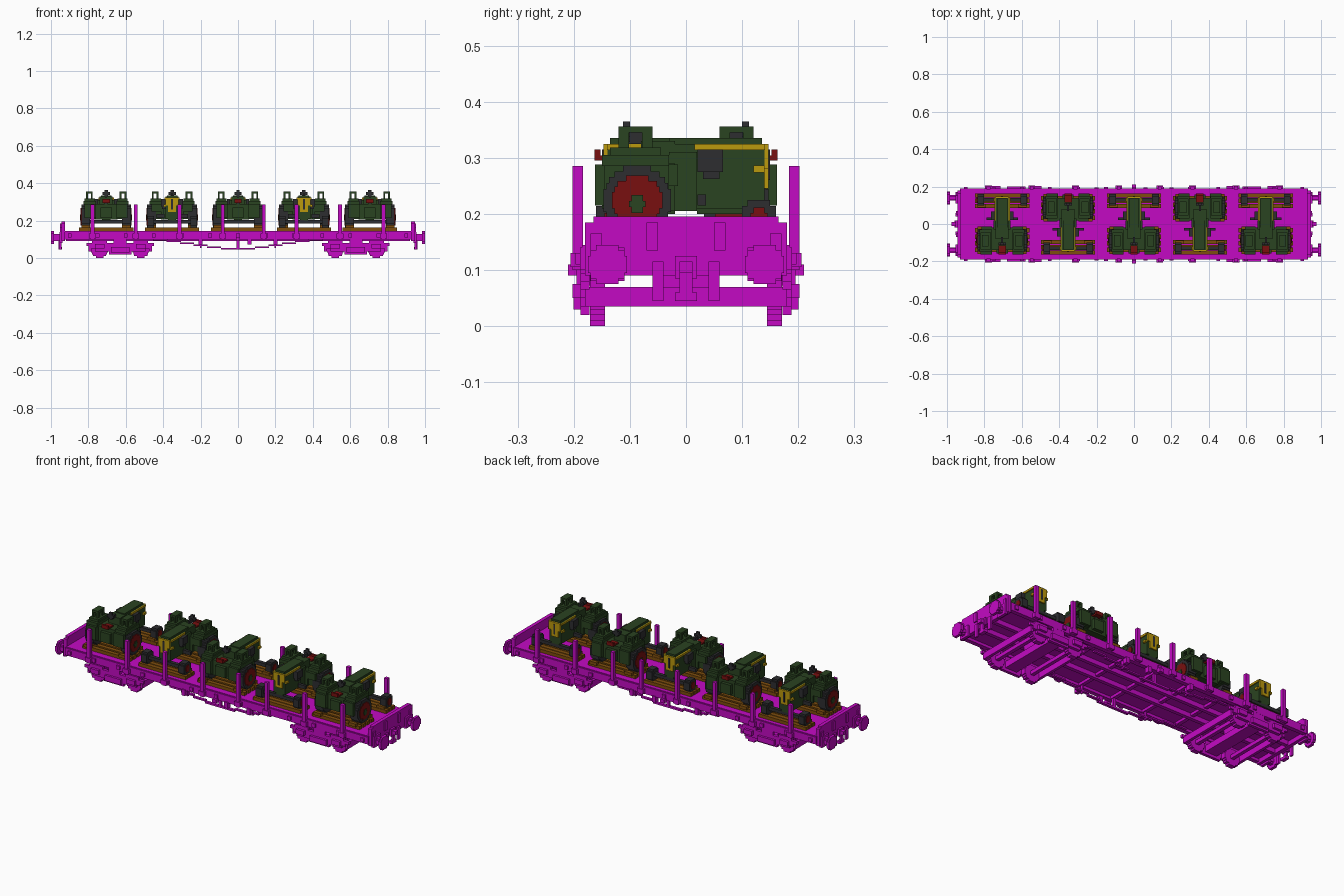
import bpy, bmesh, math
from mathutils import Matrix

if "Cube" in bpy.data.objects:
    bpy.data.objects.remove(bpy.data.objects["Cube"], do_unlink=True)


def material(name, r, g, b):
    m = bpy.data.materials.new(name)
    m.use_nodes = True
    m.diffuse_color = (r, g, b, 1)
    m.node_tree.nodes["Principled BSDF"].inputs["Base Color"].default_value = (r, g, b, 1)
    return m


MAGENTA = material("magenta_paint", 0.55, 0.003, 0.55)
GREEN = material("dark_green", 0.023, 0.056, 0.015)
GREY = material("charcoal", 0.027, 0.027, 0.030)
RED = material("deep_red", 0.19, 0.005, 0.005)
YELLOW = material("mustard_yellow", 0.50, 0.32, 0.004)
WOOD = material("brown_wood", 0.21, 0.075, 0.004)


class Part:
    """An object assembled from boxes, optionally mirrored across x and y."""

    def __init__(self, name, mat, mirror=""):
        self.bm = bmesh.new()
        self.signs = [(sx, sy) for sx in ((1, -1) if "x" in mirror else (1,))
                      for sy in ((1, -1) if "y" in mirror else (1,))]
        self.mesh = bpy.data.meshes.new(name)
        self.mesh.materials.append(mat)
        self.ob = bpy.data.objects.new(name, self.mesh)
        bpy.context.collection.objects.link(self.ob)

    def box(self, x, y, z0, z1, w, d):
        """Box centred on x, y with width w, depth d, from z0 to z1."""
        for sx, sy in self.signs:
            mtx = Matrix.Translation((sx * x, sy * y, (z0 + z1) / 2)) \
                @ Matrix.Diagonal((w, d, z1 - z0, 1))
            bmesh.ops.create_cube(self.bm, size=1, matrix=mtx)
        return self

    def disc(self, axis, x, y, z, r, thick):
        """Stepped disc: stacked slabs following a circle."""
        n = max(2, round(r / 0.005))
        h = 2 * r / n
        for i in range(n):
            zc = (i + 0.5) * h - r
            chord = max(1, round(math.sqrt(r * r - zc * zc) / 0.005)) * 0.01
            w, d = (thick, chord) if axis == "x" else (chord, thick)
            self.box(x, y, z + zc - h / 2, z + zc + h / 2, w, d)
        return self

    def done(self):
        self.bm.to_mesh(self.mesh)
        self.bm.free()
        return self.ob


# ---------------- wagon body ----------------
Part("deck", MAGENTA).box(0, 0, 0.115, 0.145, 1.86, 0.37).done()
Part("side_sills", MAGENTA, "y").box(0, 0.177, 0.10, 0.14, 1.86, 0.023).done()
frame = Part("underframe", MAGENTA, "y").box(0, 0.05, 0.09, 0.115, 1.84, 0.02)
for i in range(-2, 3):
    frame.box(0.2 * i, 0.083, 0.10, 0.115, 0.02, 0.165)
frame.done()

ends = Part("end_boards", MAGENTA, "x")
ends.box(0.935, 0, 0.09, 0.185, 0.02, 0.36).box(0.935, 0, 0.185, 0.195, 0.02, 0.33).done()
ribs = Part("end_ribs", MAGENTA, "xy")
ribs.box(0.948, 0.16, 0.135, 0.165, 0.008, 0.02).box(0.948, 0.06, 0.135, 0.185, 0.008, 0.02)
ribs.box(0.95, 0.05, 0.045, 0.115, 0.01, 0.02).done()

# side stakes in pockets
stakes = Part("side_stakes", MAGENTA, "y")
pockets = Part("stake_pockets", MAGENTA, "y")
for x in (-0.778, -0.546, -0.313, -0.081, 0.138, 0.313, 0.545, 0.778):
    stakes.box(x, 0.193, 0.10, 0.285, 0.02, 0.019)
    pockets.box(x, 0.195, 0.105, 0.13, 0.036, 0.022)
stakes.done()
pockets.done()

# tie-down hooks and brake handles along the sills
hooks = Part("side_hooks", MAGENTA, "y")
for i in range(13):
    hooks.box(0.15 * (i - 6), 0.191, 0.11, 0.13, 0.02, 0.012)
hooks.done()
handles = Part("brake_handles", MAGENTA, "y").box(0, 0.199, 0.09, 0.11, 0.024, 0.022)
for x in (-0.2, 0.062, 0.2):
    handles.box(x, 0.183, 0.072, 0.105, 0.022, 0.025)
handles.done()

# buffers and couplers
buf = Part("buffers", MAGENTA, "xy").box(0.947, 0.14, 0.08, 0.14, 0.015, 0.06)
buf.disc("x", 0.965, 0.14, 0.11, 0.018, 0.05).disc("x", 0.9925, 0.14, 0.11, 0.035, 0.015).done()
hook = Part("couplers", MAGENTA, "x").box(0.957, 0, 0.095, 0.115, 0.035, 0.024)
hook.box(0.95, 0, 0.085, 0.125, 0.01, 0.04).box(0.955, 0, 0.045, 0.10, 0.01, 0.024)
hook.box(0.95, 0, 0.045, 0.06, 0.02, 0.04).done()

# stepped truss rods under both sides
truss = Part("truss_rods", MAGENTA, "xy").box(0.045, 0.152, 0.045, 0.055, 0.09, 0.015)
for i in range(5):
    z = 0.055 + 0.01 * i
    truss.box(0.128 + 0.072 * i, 0.152, z, z + 0.008, 0.076, 0.015)
for x in (0.003, 0.2):
    truss.box(x, 0.152, 0.055, 0.115, 0.008, 0.015)
truss.done()

# ---------------- bogies ----------------
# stepped side frames: half length of each layer, from the bottom up
side = Part("bogie_side_frames", MAGENTA, "xy")
for i, half in enumerate((0.06, 0.135, 0.16, 0.18)):
    side.box(0.63, 0.18, 0.02 + 0.015 * i, 0.035 + 0.015 * i, 2 * half, 0.016)
side.box(0.63, 0.18, 0.08, 0.10, 0.07, 0.016).box(0.63, 0.193, 0.03, 0.06, 0.10, 0.015)
wheels = Part("bogie_wheels", MAGENTA, "xy")
axles = Part("bogie_axles", MAGENTA, "x")
for x in (0.52, 0.74):
    side.box(x, 0.18, 0.08, 0.095, 0.08, 0.016).box(x, 0.193, 0.05, 0.075, 0.05, 0.018)
    wheels.disc("y", x, 0.158, 0.045, 0.045, 0.027)
    axles.box(x, 0, 0.035, 0.055, 0.02, 0.30)
side.done()
wheels.done()
axles.done()
beams = Part("bogie_crossbeams", MAGENTA, "x").box(0.63, 0, 0.07, 0.115, 0.06, 0.08)
for x, w in ((0.468, 0.015), (0.63, 0.07), (0.792, 0.015)):
    beams.box(x, 0, 0.035, 0.07, w, 0.36)
beams.done()

# ---------------- tractor, facing +y ----------------
tractor = []
RY, RZ = -0.087, 0.224      # rear wheel centre
FY, FZ = 0.13, 0.193        # front wheel centre

hood = Part("tractor_hood", GREEN).box(0, 0.055, 0.21, 0.325, 0.07, 0.17)
hood.box(0, 0.053, 0.325, 0.335, 0.056, 0.165).box(0, -0.005, 0.205, 0.31, 0.09, 0.05)
hood.box(0, 0.08, 0.20, 0.215, 0.044, 0.12)
tractor.append(hood.done())

body = Part("tractor_rear_body", GREEN).box(0, -0.08, 0.205, 0.29, 0.12, 0.12)
body.box(0, -0.05, 0.29, 0.33, 0.07, 0.06).box(0, -0.149, 0.215, 0.27, 0.06, 0.018)
tractor.append(body.done())

fend = Part("fenders", GREEN, "x").box(0.088, -0.09, 0.285, 0.305, 0.065, 0.12)
fend.box(0.088, -0.09, 0.305, 0.318, 0.055, 0.09).box(0.07, -0.09, 0.21, 0.285, 0.03, 0.12)
fend.box(0.085, -0.154, 0.215, 0.288, 0.06, 0.017).box(0.083, -0.023, 0.25, 0.288, 0.055, 0.017)
tractor.append(fend.done())

# open frames standing on the fenders
rails = Part("fender_frames", GREEN, "x").box(0.09, -0.09, 0.345, 0.356, 0.036, 0.06)
for x in (0.077, 0.103):
    for y in (-0.111, -0.069):
        rails.box(x, y, 0.315, 0.346, 0.01, 0.018)
tractor.append(rails.done())

# wheels as stacked discs: name, colour, x, y, z, radius, thickness
for name, mat, x, y, z, r, t in (
        ("rear_tyres", GREY, 0.109, RY, RZ, 0.062, 0.048),
        ("rear_rims", RED, 0.128, RY, RZ, 0.044, 0.016),
        ("rear_hubs", GREEN, 0.130, RY, RZ - 0.006, 0.016, 0.018),
        ("front_tyres", GREY, 0.115, FY, FZ, 0.032, 0.035),
        ("front_hubs", RED, 0.128, FY, FZ, 0.018, 0.016)):
    tractor.append(Part(name, mat, "x").disc("x", x, y, z, r, t).done())
tractor.append(Part("front_axle", GREY).box(0, FY, 0.185, 0.203, 0.2, 0.02).done())

tanks = Part("side_tanks", GREY, "x").box(0.047, 0.043, 0.275, 0.315, 0.025, 0.045)
tanks.box(0.045, 0.045, 0.262, 0.275, 0.02, 0.03).box(0.062, 0.028, 0.215, 0.235, 0.045, 0.015)
tractor.append(tanks.done())

# yellow trim
trim = Part("hood_stripes", YELLOW, "x").box(0.037, 0.078, 0.314, 0.325, 0.008, 0.125)
tractor.append(trim.box(0.039, 0.13, 0.274, 0.286, 0.013, 0.02).done())
grille = Part("grille", YELLOW).box(0, 0.143, 0.28, 0.325, 0.07, 0.008)
tractor.append(grille.box(0, 0.143, 0.245, 0.28, 0.044, 0.008).done())
tractor.append(Part("grille_slot", GREY).box(0, 0.148, 0.26, 0.315, 0.01, 0.004).done())

# driver's place
seat = Part("seat", RED).box(0, -0.135, 0.295, 0.304, 0.04, 0.04)
tractor.append(seat.box(0, -0.158, 0.295, 0.315, 0.04, 0.011).done())
tractor.append(Part("seat_post", GREY).box(0, -0.132, 0.28, 0.297, 0.016, 0.015).done())
wheel = Part("steering_wheel", GREY).box(0, -0.106, 0.337, 0.352, 0.04, 0.012)
wheel.box(0, -0.106, 0.328, 0.365, 0.018, 0.012).box(0, -0.088, 0.325, 0.345, 0.01, 0.035)
tractor.append(wheel.done())

# timber bearers and chocks under the wheels
timber = Part("timber_bearers", WOOD)
for y in (-0.138, -0.103, -0.068, -0.033, 0.096, 0.124, 0.152):
    timber.box(0, y, 0.145, 0.163, 0.29, 0.023)
tractor.append(timber.done())
chocks = Part("wheel_chocks", WOOD, "x")
for y in (-0.151, -0.024, 0.097):
    chocks.box(0.108, y, 0.16, 0.177, 0.045, 0.02)
tractor.append(chocks.done())

# five tractors in a row, alternating direction
for i in range(5):
    for src in tractor:
        ob = src.copy() if i else src
        if i:
            bpy.context.collection.objects.link(ob)
        ob.location.x = 0.3525 * (i - 2)
        ob.rotation_euler.z = math.pi * (i % 2)
